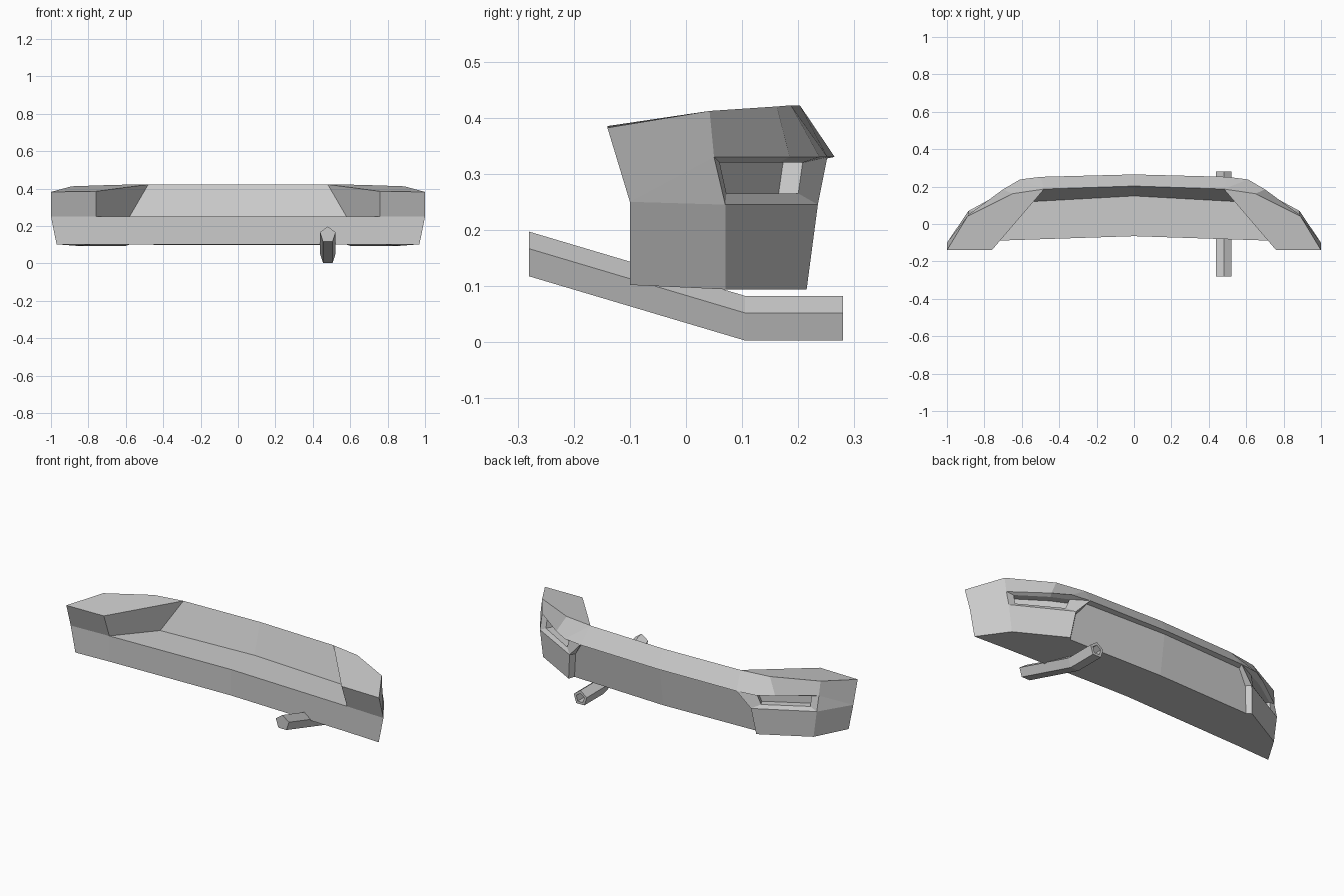
import bpy, bmesh, math
from mathutils import Vector

if "Cube" in bpy.data.objects:
    bpy.data.objects.remove(bpy.data.objects["Cube"])


def finish(bm, name):
    bmesh.ops.recalc_face_normals(bm, faces=bm.faces)
    me = bpy.data.meshes.new(name)
    bm.to_mesh(me)
    bm.free()
    ob = bpy.data.objects.new(name, me)
    bpy.context.collection.objects.link(ob)
    return ob


# --- bumper: right half built from named outline rows, then mirrored ---
bm = bmesh.new()
V = {}


def row(letter, *points):
    for i, p in enumerate(points):
        V[letter + str(i)] = bm.verts.new(p)


def face(names):
    return bm.faces.new([V[n] for n in names.split()])


# upper ridge, centre to wing tip and back along the inner edge
row("T", (0, .203, .422), (.48, .187, .422), (.65, .162, .42),
    (.89, .042, .412), (1, -.14, .382), (.76, -.14, .385))
# overhanging brow edge
row("B", (0, .265, .33), (.5, .252, .33), (.61, .238, .33),
    (.7, .185, .33), (.885, .05, .33))
# wing waist: inner end, corner, tip
row("M", (.58, .235, .245), (.885, .07, .245), (1, -.1, .25))
# wing bottom
row("D", (.6, .215, .094), (.865, .07, .094), (.97, -.1, .102))
# recessed centre panel: top, side, bottom
row("Q", (0, .24, .325), (.51, .22, .325), (.56, .208, .245),
    (.58, .19, .1), (0, .208, .098))
# inner shelf and front wall
row("S", (0, .15, .25), (.58, .118, .25), (.76, -.09, .25))
row("F", (0, -.065, .25), (0, -.065, .1), (.76, -.09, .102))
# lamp opening
lamp = [(.6, .208, .32), (.69, .165, .32), (.845, .06, .32),
        (.845, .072, .265), (.62, .2, .265)]
row("I", *lamp)
push = Vector((-.02, -.035, 0))
row("J", *[Vector(p) + push for p in lamp])

for f in (
    # top, inner wall, end, shelf, front
    "T1 T2 T3 T4 T5", "T0 T1 S1 S0", "T1 T5 S2 S1", "T5 T4 M2 S2",
    "S0 S1 S2 F0", "F0 S2 F2 F1", "S2 M2 D2 F2",
    # brow and side
    "T0 T1 B1 B0", "T1 B2 B1", "T1 T2 B3 B2", "T2 T3 B4 B3",
    "T3 T4 M2 B4", "B4 M2 M1", "M1 M2 D2 D1", "M0 M1 D1 D0",
    # lamp surround
    "B1 M0 I4 I0", "B1 B2 B3 I1 I0", "B3 B4 I2 I1", "B4 M1 I3 I2", "M1 M0 I4 I3",
    "J0 J1 J2 J3 J4",
    # centre panel, its step and the underside
    "B0 B1 Q1 Q0", "B1 M0 Q2 Q1", "M0 D0 Q3 Q2", "Q0 Q1 Q2 Q3 Q4",
    "F1 F2 D2 D1 D0 Q3 Q4",
):
    face(f)
for i in range(5):
    j = (i + 1) % 5
    face(f"I{i} I{j} J{j} J{i}")

bmesh.ops.mirror(bm, geom=bm.verts[:] + bm.edges[:] + bm.faces[:],
                 axis='X', merge_dist=.0005)
bmesh.ops.remove_doubles(bm, verts=bm.verts, dist=.0005)
finish(bm, "rear_bumper")

# --- exhaust pipe: bent five-sided tube with a hollow outlet ---
bm = bmesh.new()
R = .044
path = [(-.28, .153, R), (.105, .0385, R), (.28, .0385, R),
        (.28, .0385, .027), (.2, .0385, .027)]
rings = []
for y, z, r in path:
    rings.append([bm.verts.new((.48 + r * math.sin(k * math.tau / 5), y,
                                z + r * math.cos(k * math.tau / 5)))
                  for k in range(5)])
for a, b in zip(rings, rings[1:]):
    for k in range(5):
        n = (k + 1) % 5
        bm.faces.new((a[k], a[n], b[n], b[k]))
bm.faces.new(rings[0])
bm.faces.new(rings[-1])
finish(bm, "exhaust_pipe")
